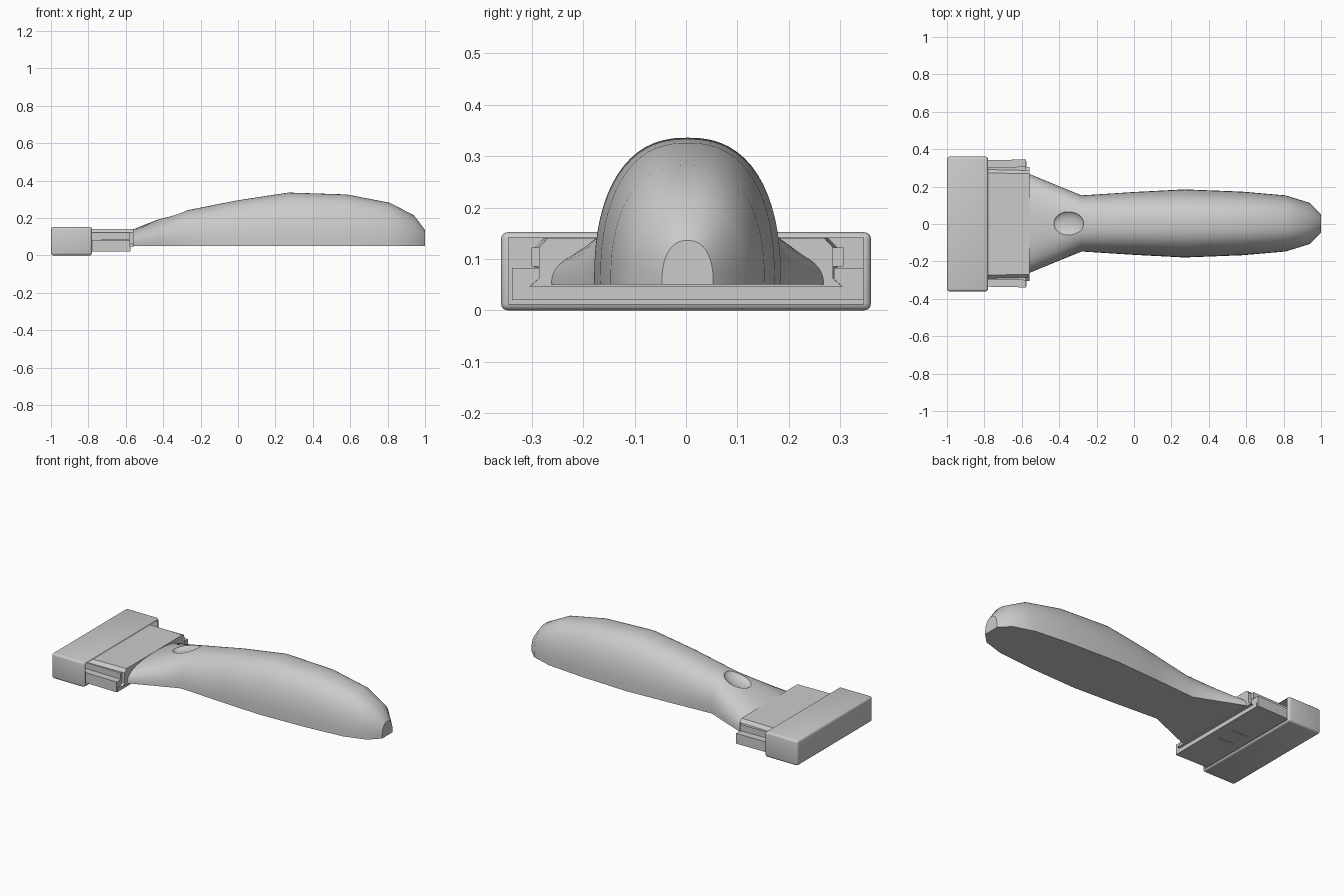
import bpy, bmesh, math
from mathutils import Matrix

if "Cube" in bpy.data.objects:
    bpy.data.objects.remove(bpy.data.objects["Cube"])

grey = bpy.data.materials.new("plain_grey")
grey.use_nodes = True
grey.diffuse_color = (0.6, 0.6, 0.6, 1)
grey.node_tree.nodes["Principled BSDF"].inputs["Base Color"].default_value = (0.6, 0.6, 0.6, 1)


def finish(name, bm):
    bmesh.ops.recalc_face_normals(bm, faces=bm.faces)
    mesh = bpy.data.meshes.new(name)
    bm.to_mesh(mesh)
    bm.free()
    mesh.materials.append(grey)
    obj = bpy.data.objects.new(name, mesh)
    bpy.context.collection.objects.link(obj)
    return obj


def loft(name, rings):
    bm = bmesh.new()
    rows = [[bm.verts.new(p) for p in ring] for ring in rings]
    n = len(rows[0])
    for a, b in zip(rows, rows[1:]):
        for i in range(n):
            j = (i + 1) % n
            bm.faces.new((a[i], a[j], b[j], b[i]))
    bm.faces.new(rows[0])
    bm.faces.new(rows[-1])
    return finish(name, bm)


def box(name, x, y, z):
    outline = [(y[0], z[0]), (y[1], z[0]), (y[1], z[1]), (y[0], z[1])]
    return loft(name, [[(px, py, pz) for py, pz in outline] for px in x])


def activate(obj):
    bpy.ops.object.select_all(action='DESELECT')
    obj.select_set(True)
    bpy.context.view_layer.objects.active = obj


def cut(obj, cutter):
    mod = obj.modifiers.new("cut", 'BOOLEAN')
    mod.operation = 'DIFFERENCE'
    mod.object = cutter
    mod.solver = 'EXACT'
    activate(obj)
    bpy.ops.object.modifier_apply(modifier=mod.name)
    bpy.data.objects.remove(cutter)


def smooth(obj, angle):
    activate(obj)
    bpy.ops.object.shade_smooth_by_angle(angle=math.radians(angle))


# Handle: arched sections (x, half width, top height) over a flat underside
BASE = 0.05
SECTIONS = [(-0.56, 0.265, 0.14), (-0.42, 0.207, 0.195), (-0.28, 0.15, 0.24),
            (0, 0.168, 0.295), (0.27, 0.182, 0.336), (0.58, 0.17, 0.326),
            (0.81, 0.15, 0.282), (0.94, 0.11, 0.215), (1, 0.05, 0.136)]


def arch(x, half, top, steps=32, power=2 / 2.4):
    ring = []
    for i in range(steps + 1):
        a = math.pi * i / steps
        c, s = math.cos(a), max(math.sin(a), 0)
        ring.append((x, 0.003 + math.copysign(abs(c) ** power, c) * half,
                     BASE + (top - BASE) * s ** power))
    return ring


handle = loft("handle", [arch(*s) for s in SECTIONS])

# Shallow thumb dimple at the neck
bm = bmesh.new()
bmesh.ops.create_uvsphere(bm, u_segments=40, v_segments=24, radius=1)
bm.transform(Matrix.Translation((-0.35, 0.003, 0.222))
             @ Matrix.Rotation(math.radians(-18), 4, 'Y')
             @ Matrix.Diagonal((0.085, 0.066, 0.03, 1)))
cut(handle, finish("dimple_cutter", bm))
smooth(handle, 35)

# Blade cover: rounded box, hollow and open toward the handle
cover = box("blade_cover", (-1, -0.78), (-0.36, 0.36), (0, 0.152))
bevel = cover.modifiers.new("round", 'BEVEL')
bevel.width = 0.013
bevel.segments = 3
activate(cover)
bpy.ops.object.modifier_apply(modifier=bevel.name)
cut(cover, box("cover_cutter", (-0.97, -0.7), (-0.345, 0.345), (0.012, 0.142)))
smooth(cover, 35)

# Neck plate with chamfered shoulders
right = [(0.315, 0.045), (0.295, 0.062), (0.295, 0.122), (0.277, 0.141)]
outline = right + [(-y, z) for y, z in reversed(right)]
loft("neck_plate", [[(x, y * k, z) for y, z in outline]
                    for x, k in ((-0.95, 1), (-0.56, 0.97))])

# Blade tray below, with two narrow slots in its underside
tray = box("blade_tray", (-0.95, -0.575), (-0.335, 0.335), (0.02, 0.046))
for y in (-0.055, 0.055):
    cut(tray, box("slot_cutter", (-0.74, -0.64), (y - 0.004, y + 0.004), (0, 0.034)))

# Side clips: lower rail, and a slim upper rail, flaring toward the handle
for side, label in ((1, "left"), (-1, "right")):
    for part, inner, outer, low, high in (("lower_rail", 0.285, 0.335, 0.02, 0.082),
                                          ("upper_rail", 0.27, 0.297, 0.085, 0.122)):
        loft(label + "_" + part,
             [[(x, side * y + 0.003, z) for y, z in ((inner, low), (outer + flare, low),
                                                     (outer + flare, high), (inner, high))]
              for x, flare in ((-0.95, 0), (-0.577, 0.007))])
